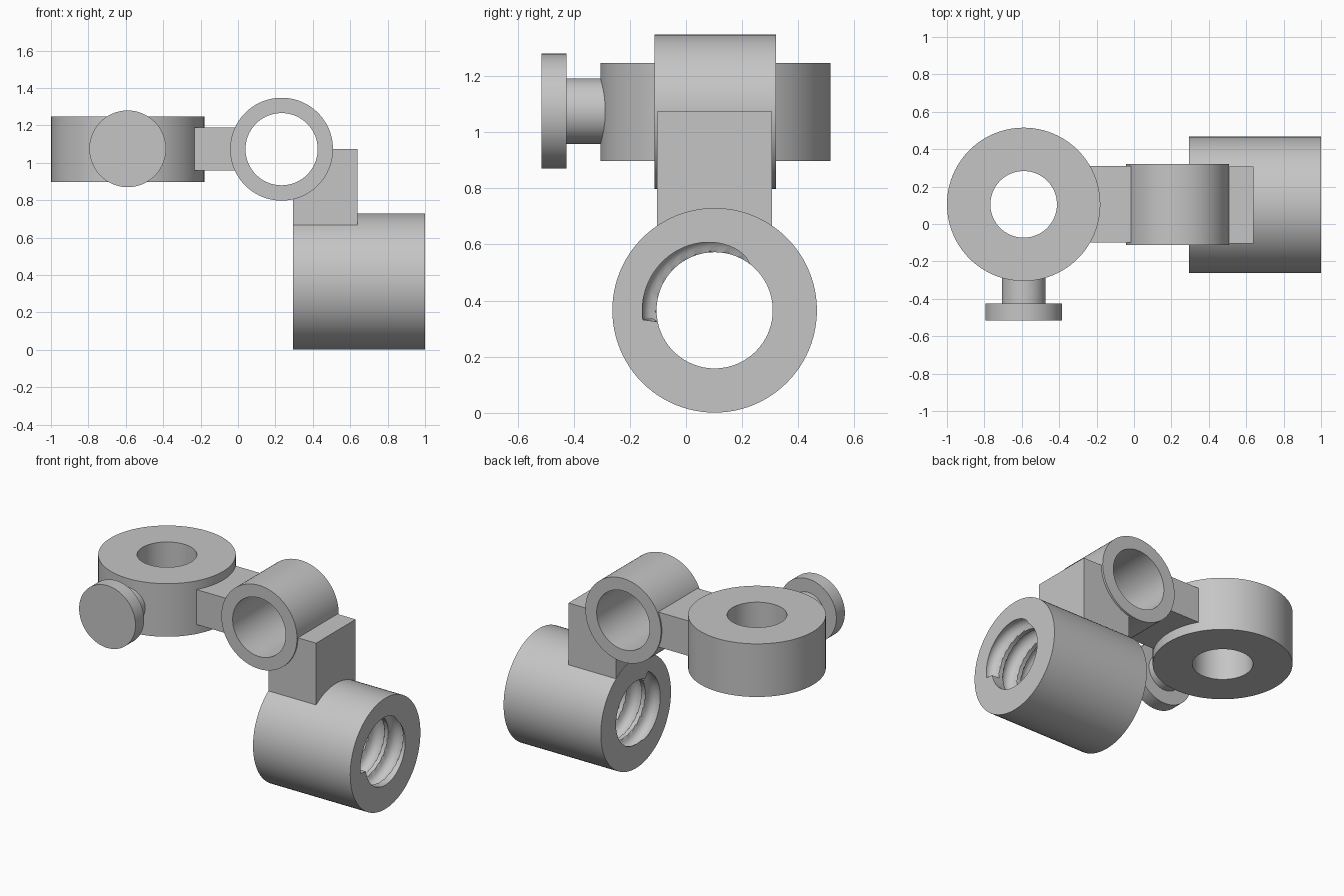
import bpy, bmesh, math
from mathutils import Matrix, Vector

cube = bpy.data.objects.get("Cube")
if cube:
    bpy.data.objects.remove(cube)

grey = bpy.data.materials.new("plain grey")
grey.use_nodes = True
grey.diffuse_color = (0.56, 0.56, 0.56, 1)
grey.node_tree.nodes["Principled BSDF"].inputs["Base Color"].default_value = (0.56, 0.56, 0.56, 1)

SEGMENTS = 96
ALONG = {
    "X": Matrix(((0, 0, 1), (1, 0, 0), (0, 1, 0))),
    "Y": Matrix(((1, 0, 0), (0, 0, 1), (0, 1, 0))),
    "Z": Matrix.Identity(3),
}


def finish(name, bm):
    bmesh.ops.recalc_face_normals(bm, faces=bm.faces)
    mesh = bpy.data.meshes.new(name)
    bm.to_mesh(mesh)
    bm.free()
    mesh.materials.append(grey)
    obj = bpy.data.objects.new(name, mesh)
    bpy.context.collection.objects.link(obj)
    bpy.ops.object.select_all(action="DESELECT")
    obj.select_set(True)
    bpy.context.view_layer.objects.active = obj
    bpy.ops.object.shade_smooth_by_angle(angle=math.radians(30))
    return obj


def ring_body(name, axis, centre, rows):
    """Closed ring; each row is (distance along axis, radius function of angle)."""
    bm = bmesh.new()
    turn, centre = ALONG[axis], Vector(centre)
    loops = []
    for dist, radius in rows:
        loop = []
        for i in range(SEGMENTS):
            a = math.tau * i / SEGMENTS
            r = radius(a)
            loop.append(bm.verts.new(centre + turn @ Vector((r * math.cos(a), r * math.sin(a), dist))))
        loops.append(loop)
    for j, low in enumerate(loops):
        high = loops[(j + 1) % len(loops)]
        for i in range(SEGMENTS):
            k = (i + 1) % SEGMENTS
            bm.faces.new((low[i], low[k], high[k], high[i]))
    return finish(name, bm)


def tube(name, axis, centre, start, end, outer, inner):
    rows = [(start, lambda a: inner), (start, lambda a: outer),
            (end, lambda a: outer), (end, lambda a: inner)]
    return ring_body(name, axis, centre, rows)


def prism(name, outline, y0, y1):
    """Extrude an (x, z) outline along y."""
    bm = bmesh.new()
    face = bm.faces.new([bm.verts.new((x, y0, z)) for x, z in outline])
    new = bmesh.ops.extrude_face_region(bm, geom=[face])["geom"]
    bmesh.ops.translate(bm, vec=(0, y1 - y0, 0),
                        verts=[v for v in new if isinstance(v, bmesh.types.BMVert)])
    return finish(name, bm)


def disc(name, centre, radius, y0, y1):
    ring = [math.tau * i / SEGMENTS for i in range(SEGMENTS)]
    outline = [(centre[0] + radius * math.cos(a), centre[1] + radius * math.sin(a)) for a in ring]
    return prism(name, outline, y0, y1)


# Upright collar with its clamping screw
tube("collar", "Z", (-0.59, 0.105, 0), 0.898, 1.247, 0.41, 0.178)
disc("screw_shaft", (-0.59, 1.075), 0.117, -0.44, -0.2)
disc("screw_head", (-0.59, 1.075), 0.205, -0.515, -0.426)

# Arm from the collar to the cross tube
prism("arm", [(-0.27, 0.96), (0, 0.96), (0, 1.19), (-0.27, 1.19)], -0.098, 0.31)
HINGE_X, HINGE_Z = 0.233, 1.073
tube("cross_tube", "Y", (HINGE_X, 0, HINGE_Z), -0.113, 0.32, 0.275, 0.193)

# Bracket block, hollowed to wrap the cross tube
saddle = []
for i in range(17):
    a = -math.radians(75) * i / 16
    saddle.append((HINGE_X + 0.24 * math.cos(a), HINGE_Z + 0.24 * math.sin(a)))
prism("bracket_block", [(0.295, 0.64), (0.64, 0.64), (0.64, HINGE_Z)] + saddle, -0.103, 0.307)

# Threaded socket: helical round groove in the bore
X0, X1, BORE, GROOVE = 0.293, 1.0, 0.207, 0.051
PITCH = (X1 - X0) / 5.2
START = math.radians(190)
STEPS = 130


def thread_radius(x):
    def radius(a):
        first = X1 - PITCH * (((START - a) % math.tau) / math.tau)
        depth = 0
        for turn in range(7):
            mid = first - turn * PITCH
            if mid >= X0 and abs(x - mid) < GROOVE:
                depth = max(depth, math.sqrt(GROOVE ** 2 - (x - mid) ** 2))
        return BORE + depth
    return radius


rows = [(X0, lambda a: 0.3645), (X1, lambda a: 0.3645)]
for s in range(STEPS + 1):
    x = X1 + (X0 - X1) * s / STEPS
    rows.append((x, thread_radius(x)))
ring_body("threaded_socket", "X", (0, 0.102, 0.3655), rows)
